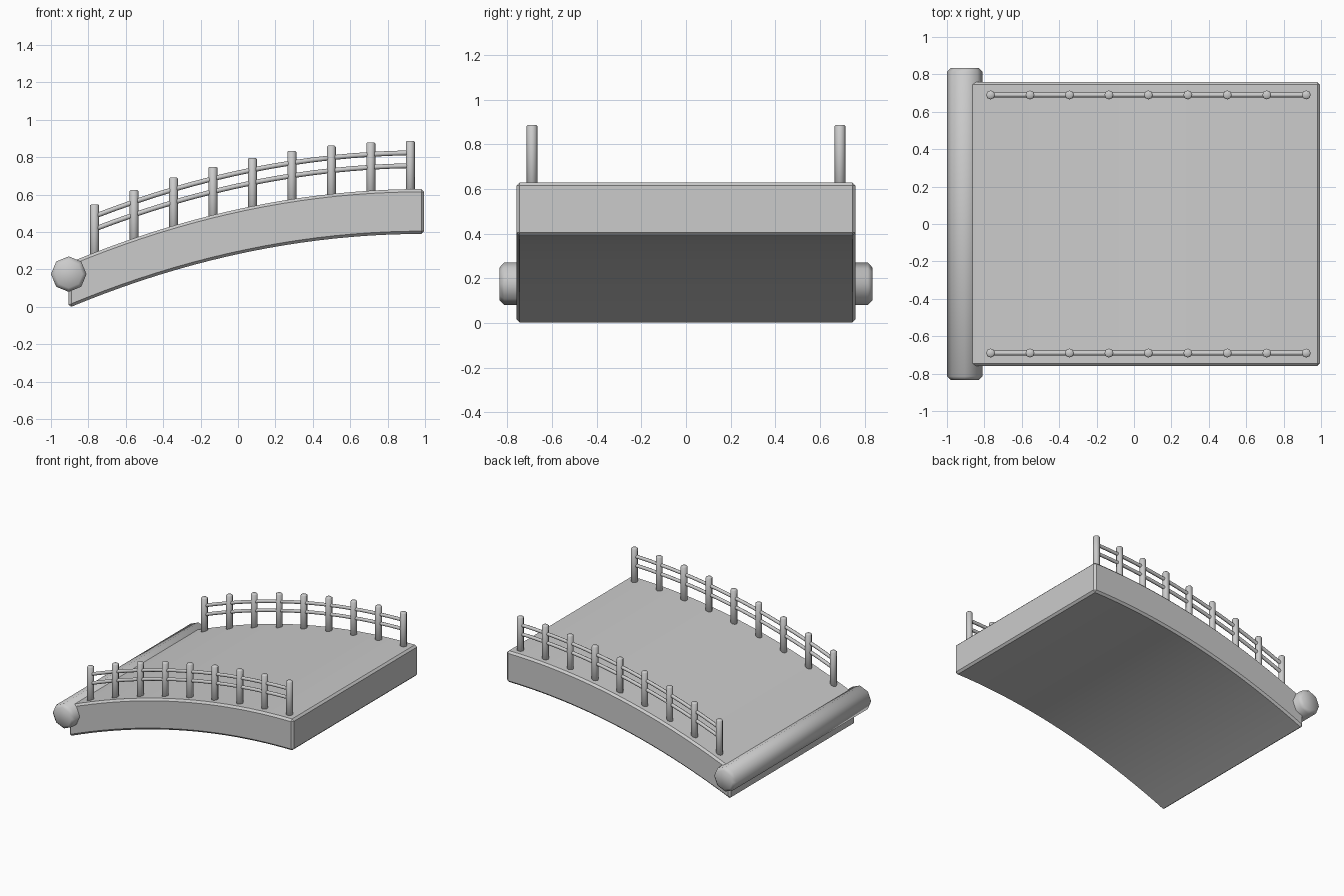
import bpy, bmesh
from math import radians, pi
from mathutils import Matrix

if "Cube" in bpy.data.objects:
    bpy.data.objects.remove(bpy.data.objects["Cube"])


def deck_z(x):
    return 0.63 - 0.11 * (0.99 - x) ** 2


def finish(name, bm, angle):
    bmesh.ops.recalc_face_normals(bm, faces=bm.faces)
    me = bpy.data.meshes.new(name)
    bm.to_mesh(me)
    bm.free()
    ob = bpy.data.objects.new(name, me)
    bpy.context.collection.objects.link(ob)
    bpy.ops.object.select_all(action='DESELECT')
    ob.select_set(True)
    bpy.context.view_layer.objects.active = ob
    bpy.ops.object.shade_smooth_by_angle(angle=radians(angle))
    return ob


def bevel_sharp(bm, width, limit):
    bmesh.ops.recalc_face_normals(bm, faces=bm.faces)
    edges = [e for e in bm.edges if e.calc_face_angle(0) > radians(limit)]
    bmesh.ops.bevel(bm, geom=edges, offset=width, segments=1, affect='EDGES')


def cylinder(name, radius, depth, matrix, bevel):
    bm = bmesh.new()
    bmesh.ops.create_cone(bm, cap_ends=True, segments=8, radius1=radius,
                          radius2=radius, depth=depth, matrix=matrix)
    bevel_sharp(bm, bevel, 60)
    return finish(name, bm, 50)


# Arched deck slab: strips of quads swept between two parallel curves
N = 20
xs = [-0.905 + 1.9 * i / N for i in range(N + 1)]
bm = bmesh.new()
rings = []
for x in xs:
    z = deck_z(x)
    rings.append([bm.verts.new(p) for p in (
        (x, -0.76, z - 0.24), (x, 0.76, z - 0.24), (x, 0.76, z), (x, -0.76, z))])
for a, b in zip(rings, rings[1:]):
    for k in range(4):
        j = (k + 1) % 4
        bm.faces.new((a[k], a[j], b[j], b[k]))
bm.faces.new(rings[0])
bm.faces.new(rings[-1])
bevel_sharp(bm, 0.015, 40)
finish("deck", bm, 30)

# Octagonal hinge beam at the low end
cylinder("hinge_beam", 0.095, 1.67,
         Matrix.Translation((-0.905, 0, 0.175)) @ Matrix.Rotation(pi / 2, 4, 'X'), 0.02)

# Railings on both sides
post_xs = [-0.767 + 0.211 * i for i in range(9)]
for side, y in (("front", -0.69), ("back", 0.69)):
    for i, x in enumerate(post_xs):
        low, high = deck_z(x) - 0.03, deck_z(x) + 0.258
        cylinder(f"{side}_post_{i + 1}", 0.024, high - low,
                 Matrix.Translation((x, y, (low + high) / 2)), 0.006)
    for label, h in (("lower", 0.125), ("upper", 0.194)):
        cu = bpy.data.curves.new(f"{side}_{label}_rail", 'CURVE')
        cu.dimensions = '3D'
        cu.bevel_depth = 0.013
        cu.bevel_resolution = 2
        cu.use_fill_caps = True
        sp = cu.splines.new('POLY')
        sp.points.add(16)
        for i, p in enumerate(sp.points):
            x = post_xs[0] + (post_xs[-1] - post_xs[0]) * i / 16
            p.co = (x, y, deck_z(x) + h, 1)
        sp.use_smooth = True
        bpy.context.collection.objects.link(bpy.data.objects.new(cu.name, cu))
